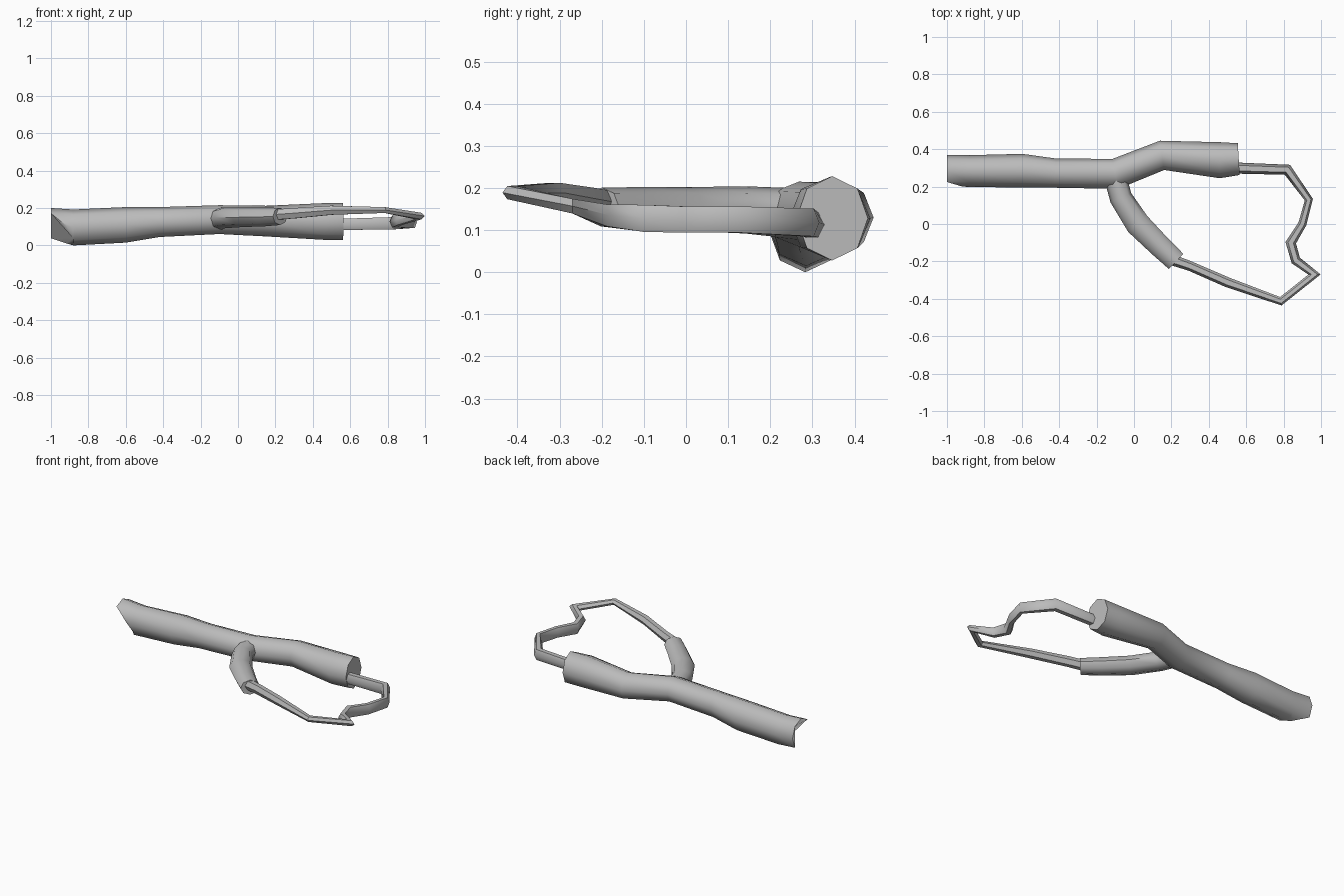
import bpy, bmesh, math
from mathutils import Vector

cube = bpy.data.objects.get("Cube")
if cube:
    bpy.data.objects.remove(cube, do_unlink=True)

grey = bpy.data.materials.new("plain grey")
grey.use_nodes = True
colour = (0.5, 0.5, 0.5, 1)
grey.diffuse_color = colour
grey.node_tree.nodes["Principled BSDF"].inputs["Base Color"].default_value = colour


def limb(name, rows, sides, start_bevel=0.0):
    """Loft a tube through rows of (x, y, z, half width, half height)."""
    bm = bmesh.new()
    centres = [Vector(r[:3]) for r in rows]
    last = len(rows) - 1
    rings = []
    for i, (x, y, z, wide, high) in enumerate(rows):
        before = (centres[i] - centres[max(i - 1, 0)]).to_2d()
        after = (centres[min(i + 1, last)] - centres[i]).to_2d()
        before = (before if i > 0 else after).normalized()
        after = (after if i < last else before).normalized()
        along = (before + after).normalized()
        mitre = min(1 / max(along.dot(after), 0.1), 1.5)
        side = Vector((-along.y, along.x, 0)) * wide * mitre
        ring = []
        for k in range(sides):
            a = math.tau * k / sides
            p = centres[i] + side * math.cos(a) + Vector((0, 0, high * math.sin(a)))
            if i == 0 and start_bevel:
                # slanted cut that trims the lower front of the end
                p.x += start_bevel * max(0, -math.cos(a - math.pi / 4))
            ring.append(bm.verts.new(p))
        rings.append(ring)
    for a, b in zip(rings, rings[1:]):
        for k in range(sides):
            n = (k + 1) % sides
            bm.faces.new((a[k], a[n], b[n], b[k]))
    bm.faces.new(rings[0])
    bm.faces.new(rings[-1])
    bmesh.ops.recalc_face_normals(bm, faces=bm.faces)
    mesh = bpy.data.meshes.new(name)
    bm.to_mesh(mesh)
    bm.free()
    mesh.materials.append(grey)
    obj = bpy.data.objects.new(name, mesh)
    bpy.context.collection.objects.link(obj)
    bpy.ops.object.select_all(action="DESELECT")
    obj.select_set(True)
    bpy.context.view_layer.objects.active = obj
    bpy.ops.object.shade_smooth_by_angle(angle=math.radians(50))


# Handle running on into the back fork
limb("handle_and_back_fork", [
    (-1, .285, .105, .085, .095),
    (-.88, .283, .096, .085, .096),
    (-.6, .285, .11, .09, .095),
    (-.42, .272, .125, .078, .08),
    (-.1, .268, .138, .08, .077),
    (.15, .367, .13, .077, .082),
    (.46, .341, .128, .096, .098),
    (.56, .347, .128, .085, .1),
], 8, .12)

# Front fork leaving the handle
limb("front_fork", [
    (-.1, .25, .14, .06, .06),
    (-.07, .14, .148, .06, .056),
    (.02, 0, .15, .066, .052),
    (.14, -.12, .152, .06, .05),
    (.225, -.2, .155, .056, .046),
], 8)

# Thin elastic band with its bent pouch
limb("band", [
    (.2, -.19, .165, .03, .032),
    (.3, -.225, .172, .026, .032),
    (.5, -.312, .188, .027, .028),
    (.785, -.413, .189, .02, .018),
    (.965, -.27, .157, .022, .02),
    (.865, -.195, .135, .025, .03),
    (.838, -.1, .128, .026, .037),
    (.9, 0, .125, .022, .036),
    (.935, .13, .125, .02, .036),
    (.82, .29, .118, .027, .038),
    (.52, .3, .112, .03, .034),
], 6)
